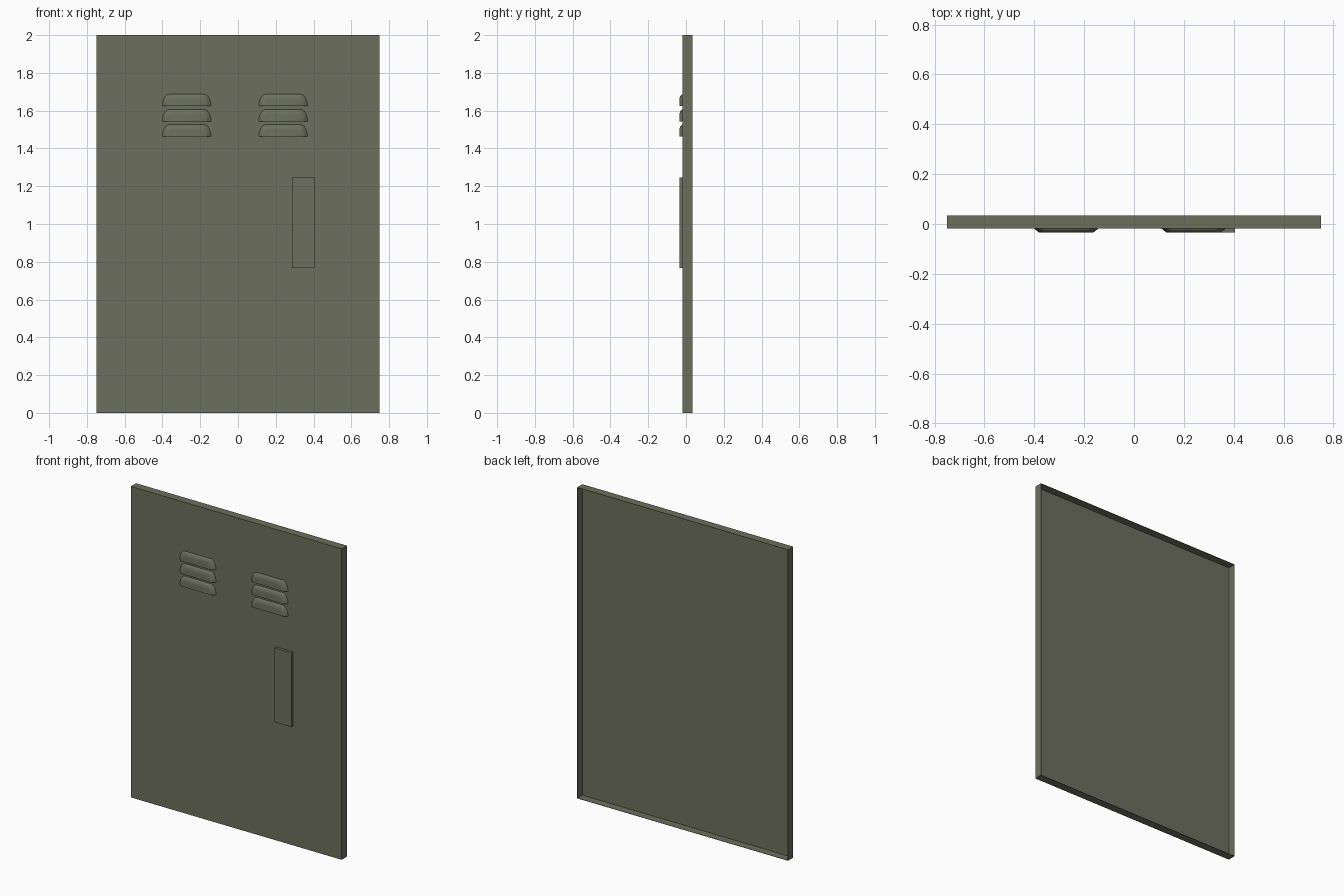
import bpy, bmesh, math

if "Cube" in bpy.data.objects:
    bpy.data.objects.remove(bpy.data.objects["Cube"])

green = bpy.data.materials.new("olive_grey_paint")
green.diffuse_color = (0.150, 0.162, 0.108, 1)
green.use_nodes = True
green.node_tree.nodes["Principled BSDF"].inputs["Base Color"].default_value = green.diffuse_color

FRONT, SHEET, BACK = -0.035, -0.018, 0.035


def add_object(name, bm):
    bmesh.ops.recalc_face_normals(bm, faces=bm.faces)
    mesh = bpy.data.meshes.new(name)
    bm.to_mesh(mesh)
    bm.free()
    mesh.materials.append(green)
    obj = bpy.data.objects.new(name, mesh)
    bpy.context.collection.objects.link(obj)
    return obj


def box(name, x0, x1, y0, y1, z0, z1, open_back=False):
    bm = bmesh.new()
    bmesh.ops.create_cube(bm, size=1)
    for v in bm.verts:
        v.co = ((x0 + x1) / 2 + v.co.x * (x1 - x0),
                (y0 + y1) / 2 + v.co.y * (y1 - y0),
                (z0 + z1) / 2 + v.co.z * (z1 - z0))
    if open_back:
        back = [f for f in bm.faces if f.calc_center_median().y > y1 - 1e-5]
        bmesh.ops.delete(bm, geom=back, context='FACES_ONLY')
    return add_object(name, bm)


# Door: folded sheet pan, open at the back
door = box("door_panel", -0.75, 0.75, SHEET, BACK, 0, 2, open_back=True)
fold = door.modifiers.new("sheet_thickness", 'SOLIDIFY')
fold.thickness = 0.002
fold.offset = -1
fold.use_even_offset = True

# Handle plate
box("handle_plate", 0.285, 0.405, FRONT, SHEET + 0.002, 0.768, 1.245)


def louver(name, xc, z0, half=0.129, height=0.063, steps=6):
    """Hood with flat bottom, rounded upper corners and a rounded-over top."""
    bm = bmesh.new()
    rings = []
    for i in range(steps + 1):
        a = math.pi / 2 * i / steps
        y = SHEET + (FRONT - SHEET) * math.sin(a)
        inset = 1 - math.cos(a)
        w, h = half - 0.021 * math.sin(a), height - 0.032 * inset
        rx, rz = 0.036, h
        pts = []
        for k in range(steps + 1):
            b = math.pi / 2 * k / steps
            pts.append((w - rx + rx * math.cos(b), rz * math.sin(b)))
        pts += [(-x, z) for x, z in reversed(pts)]
        rings.append([bm.verts.new((xc + x, y, z0 + z)) for x, z in pts])
    n = len(rings[0])
    for r0, r1 in zip(rings, rings[1:]):
        for k in range(n - 1):
            bm.faces.new((r0[k], r0[k + 1], r1[k + 1], r1[k]))
    bm.faces.new(rings[-1])
    # flat underside
    bm.faces.new([r[0] for r in rings] + [r[-1] for r in reversed(rings)])
    obj = add_object(name, bm)
    bpy.ops.object.select_all(action='DESELECT')
    obj.select_set(True)
    bpy.context.view_layer.objects.active = obj
    bpy.ops.object.shade_smooth_by_angle(angle=math.radians(40))


# Two banks of three vent louvers
for side, xc in (("left", -0.272), ("right", 0.239)):
    for row in range(3):
        louver(f"vent_louver_{side}_{row + 1}", xc, 1.463 + 0.0805 * row)
